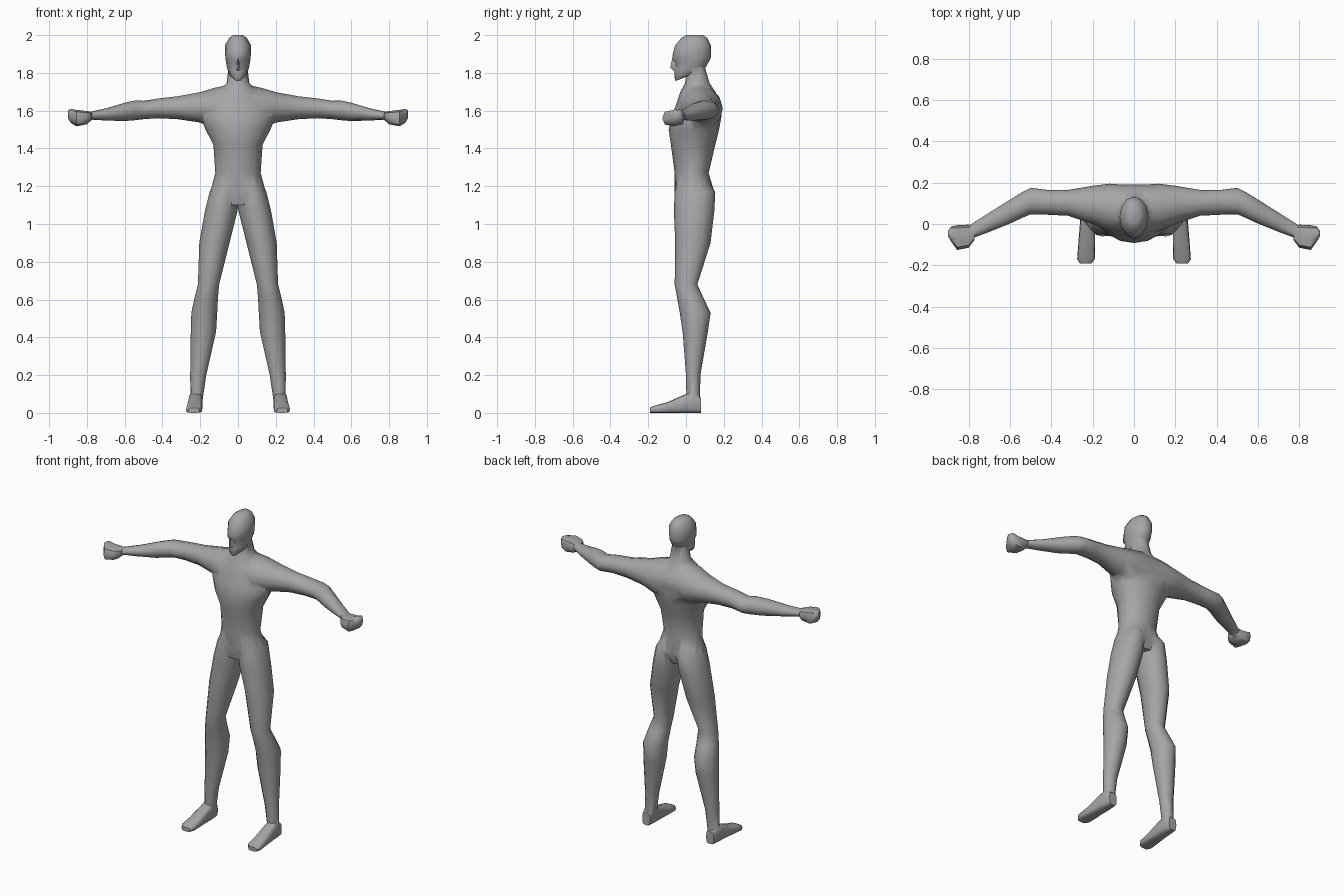
import bpy, bmesh, math
from mathutils import Vector

grey = bpy.data.materials.new("plain grey")
grey.diffuse_color = (0.38, 0.38, 0.38, 1)


def loft(name, axis, rings, n=12, power=1.0, flip=1):
    """Skin oval rings (position, a0, a1, b0, b1[, slope]) set along an axis."""
    bm = bmesh.new()
    loops = []
    for pos, a0, a1, b0, b1, *slope in rings:
        loop = []
        for i in range(n):
            t = 2 * math.pi * i / n
            c, s = math.cos(t), math.sin(t)
            c = math.copysign(abs(c) ** power, c)
            s = math.copysign(abs(s) ** power, s)
            a = (a0 + a1) / 2 + c * (a1 - a0) / 2
            b = (b0 + b1) / 2 + s * (b1 - b0) / 2
            p = pos + (slope[0] * (s + 1) / 2 if slope else 0)
            co = {"z": (a, b, p), "x": (p, a, b), "y": (a, p, b)}[axis]
            loop.append(bm.verts.new((co[0] * flip, co[1], co[2])))
        loops.append(loop)
    for lo, hi in zip(loops, loops[1:]):
        for i in range(n):
            j = (i + 1) % n
            bm.faces.new((lo[i], lo[j], hi[j], hi[i]))
    bm.faces.new(loops[0][::-1])
    bm.faces.new(loops[-1])
    return finish(name, bm)


def finish(name, bm):
    bmesh.ops.recalc_face_normals(bm, faces=bm.faces)
    me = bpy.data.meshes.new(name)
    bm.to_mesh(me)
    bm.free()
    me.materials.append(grey)
    ob = bpy.data.objects.new(name, me)
    bpy.context.collection.objects.link(ob)
    return ob


def select(ob):
    bpy.ops.object.select_all(action="DESELECT")
    ob.select_set(True)
    bpy.context.view_layer.objects.active = ob


# torso: hips, waist, chest, shoulders, neck
body = loft("body", "z", [
    (1.10, -.10, .10, -.045, .12), (1.17, -.147, .147, -.06, .15),
    (1.27, -.12, .12, -.06, .12), (1.42, -.13, .13, -.08, .155),
    (1.50, -.172, .172, -.092, .175), (1.57, -.20, .20, -.075, .188),
    (1.64, -.17, .17, -.05, .185), (1.70, -.115, .115, -.03, .155),
    (1.745, -.06, .06, -.005, .125), (1.83, -.05, .05, .005, .10)], n=16)
parts = []

# shoulders and both arms as one span from wrist to wrist
half = [(.05, -.045, .19, 1.50, 1.735), (.12, -.035, .195, 1.50, 1.722),
        (.20, .0, .185, 1.537, 1.698), (.32, .04, .165, 1.555, 1.676),
        (.42, .045, .165, 1.56, 1.665), (.50, .047, .175, 1.555, 1.652),
        (.54, .03, .155, 1.55, 1.655), (.60, .002, .118, 1.545, 1.642),
        (.70, -.038, .055, 1.548, 1.612), (.79, -.072, -.002, 1.553, 1.592)]
span = [(-r[0], *r[1:]) for r in reversed(half)] + half
parts.append(loft("arms", "x", span))

# head, with jaw, recessed eye line, brow and crown
parts.append(loft("head", "z", [
    (1.757, -.030, .030, -.055, .085, .055), (1.772, -.048, .048, -.06, .10, .05),
    (1.81, -.058, .058, -.062, .11, .03), (1.85, -.064, .064, -.056, .128, .02),
    (1.872, -.067, .067, -.072, .132, .01), (1.90, -.068, .068, -.07, .133, 0),
    (1.945, -.070, .070, -.058, .132, 0), (1.985, -.047, .047, -.025, .112, 0),
    (2.0, -.026, .026, .0, .09, 0)]))

# nose wedge
bm = bmesh.new()
for co in [(0, -.073, 1.875), (0, -.084, 1.828), (-.018, -.05, 1.815),
           (.018, -.05, 1.815), (0, -.03, 1.87), (0, -.066, 1.813)]:
    bm.verts.new(co)
bmesh.ops.convex_hull(bm, input=bm.verts)
parts.append(finish("nose", bm))

for s in (1, -1):
    # leg: hip, thigh, knee, calf, ankle
    parts.append(loft("leg", "z", [
        (1.25, .0, .11, -.045, .10), (1.17, -.006, .150, -.06, .155),
        (1.07, .002, .175, -.064, .15), (.90, .045, .205, -.057, .13),
        (.68, .10, .212, -.06, .06), (.61, .106, .23, -.047, .092),
        (.53, .11, .247, -.033, .13), (.43, .116, .25, -.018, .116),
        (.20, .168, .253, .0, .076), (.03, .193, .252, .003, .074)],
        flip=s))
    # foot
    parts.append(loft("foot", "y", [
        (.08, .197, .25, 0, .08), (.04, .19, .26, 0, .11), (.0, .188, .262, 0, .10),
        (-.10, .188, .27, 0, .056), (-.17, .19, .275, 0, .037),
        (-.19, .205, .262, 0, .027)], power=.55, flip=s))
    # fist
    parts.append(loft("fist", "x", [
        (.772, -.078, -.015, 1.553, 1.592), (.80, -.115, -.003, 1.528, 1.598),
        (.855, -.126, -.006, 1.517, 1.604), (.885, -.085, -.012, 1.535, 1.61),
        (.90, -.058, -.034, 1.56, 1.602)], n=8, power=.75, flip=s))

# merge every part into one skin
for p in parts:
    mod = body.modifiers.new("union", "BOOLEAN")
    mod.operation, mod.solver, mod.object = "UNION", "EXACT", p
    select(body)
    bpy.ops.object.modifier_apply(modifier=mod.name)
    bpy.data.objects.remove(p)

select(body)
bpy.ops.object.shade_smooth_by_angle(angle=math.radians(50))
